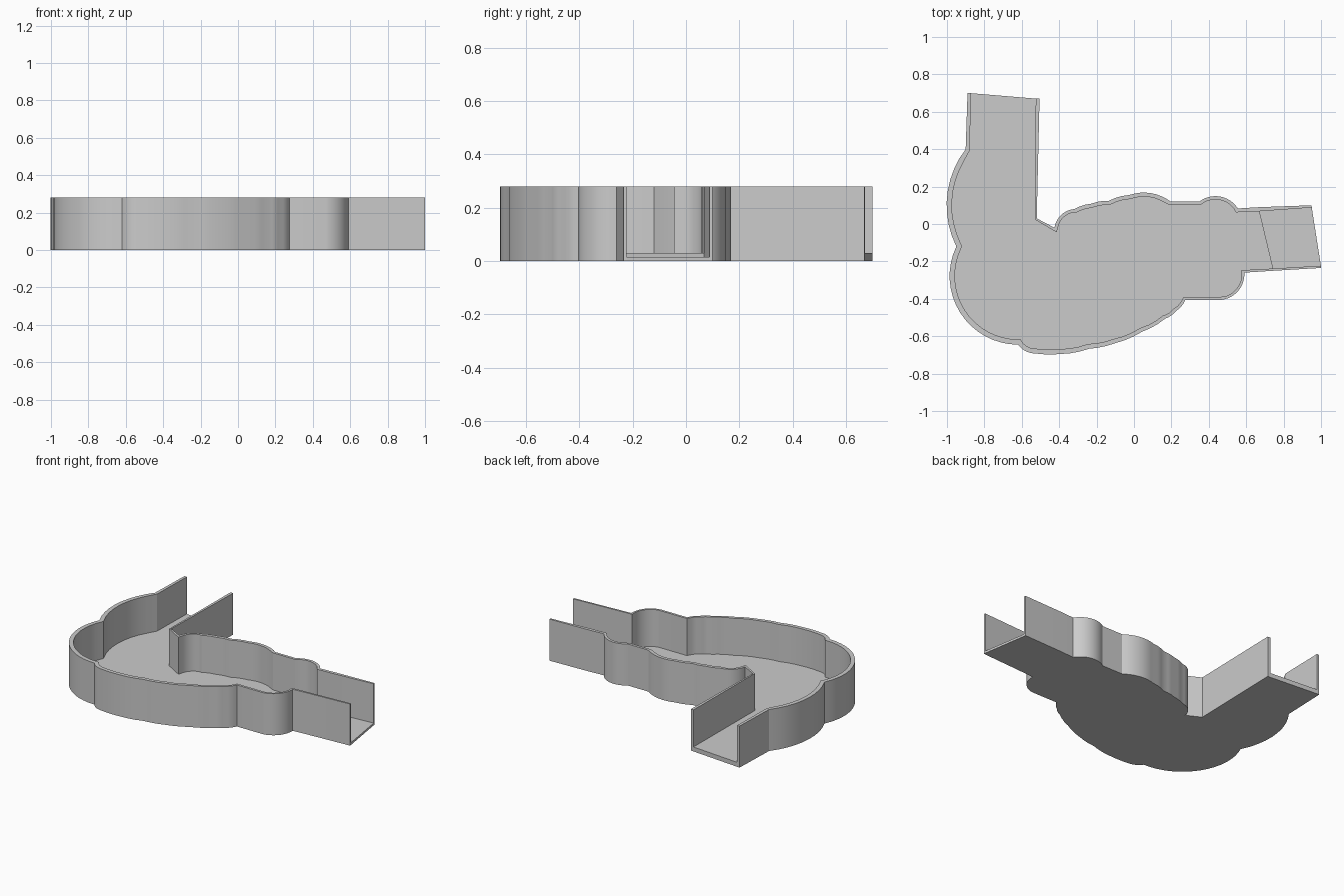
import bpy, bmesh, math
from mathutils import Vector

if "Cube" in bpy.data.objects:
    bpy.data.objects.remove(bpy.data.objects["Cube"])

HEIGHT, FLOOR, RECESS = 0.28, 0.03, 0.015

grey = bpy.data.materials.new("light grey")
grey.diffuse_color = (0.6, 0.6, 0.6, 1)
grey.use_nodes = True
grey.node_tree.nodes["Principled BSDF"].inputs["Base Color"].default_value = grey.diffuse_color


def trace(nodes):
    """Expand (x, y, sagitta of arc leading here, wall thickness) into points."""
    pts, thick = [], []
    for x, y, sag, t in nodes:
        q = Vector((x, y))
        if sag and pts:
            p = pts[-1].copy()
            chord = q - p
            half = chord.length / 2
            out = Vector((chord.y, -chord.x)).normalized()
            r = (half * half + sag * sag) / (2 * sag)
            centre = (p + q) / 2 + out * (sag - r)
            a = math.asin(min(1, half / r))
            n = max(3, int(2 * a / math.radians(7)))
            for i in range(1, n):
                b = -a + 2 * a * i / n
                pts.append(centre + out * r * math.cos(b) + chord.normalized() * r * math.sin(b))
                thick.append(t)
        pts.append(q)
        thick.append(t)
    return pts, thick


def inset(pts, thick):
    """Offset the path to its left, with mitred corners."""
    result = []
    for i, p in enumerate(pts):
        a = (p - pts[i - 1]).normalized() if i else None
        b = (pts[i + 1] - p).normalized() if i < len(pts) - 1 else a
        a = a or b
        na, nb = Vector((-a.y, a.x)), Vector((-b.y, b.x))
        m = (na + nb).normalized()
        result.append(p + m * thick[i] * min(1.5, 1 / max(0.1, m.dot(na))))
    return result


def finish(bm, name):
    bmesh.ops.recalc_face_normals(bm, faces=bm.faces)
    mesh = bpy.data.meshes.new(name)
    bm.to_mesh(mesh)
    bm.free()
    mesh.materials.append(grey)
    ob = bpy.data.objects.new(name, mesh)
    bpy.context.collection.objects.link(ob)
    return ob


def make_wall(name, outer, inner):
    bm = bmesh.new()
    rings = [[bm.verts.new((p.x, p.y, z)) for p, z in
              ((o, 0), (o, HEIGHT), (i, HEIGHT), (i, 0))] for o, i in zip(outer, inner)]
    for r, s in zip(rings, rings[1:]):
        for k in range(4):
            bm.faces.new((r[k], r[(k + 1) % 4], s[(k + 1) % 4], s[k]))
    bm.faces.new(rings[0])
    bm.faces.new(rings[-1])
    return finish(bm, name)


def make_plate(name, outline, top):
    bm = bmesh.new()
    low = [bm.verts.new((p.x, p.y, 0)) for p in outline]
    high = [bm.verts.new((p.x, p.y, top)) for p in outline]
    bm.faces.new(low)
    bm.faces.new(high)
    for i in range(len(low)):
        j = (i + 1) % len(low)
        bm.faces.new((low[i], low[j], high[j], high[i]))
    return finish(bm, name)


# Long wall: back channel, round basin, stepped bank, right channel
long_path, long_t = trace([
    (-0.89, 0.70, 0, 0.018), (-0.90, 0.40, 0, 0.022), (-0.95, -0.12, 0.075, 0.028),
    (-0.62, -0.645, 0.171, 0.028), (-0.53, -0.692, 0.012, 0.026), (-0.39, -0.695, 0.004, 0.026),
    (-0.24, -0.667, 0.006, 0.026), (-0.10, -0.637, 0.005, 0.024), (0.045, -0.575, 0.006, 0.022),
    (0.165, -0.507, 0.006, 0.02), (0.225, -0.465, 0.005, 0.018), (0.275, -0.405, 0.006, 0.016),
    (0.47, -0.405, 0, 0.016), (0.59, -0.26, 0.037, 0.014), (0.745, -0.25, 0, 0.012),
    (1.0, -0.235, 0, 0.012)])

# Short wall: right channel, lobed bank, pointed corner, back channel
short_path, short_t = trace([
    (0.95, 0.10, 0, 0.012), (0.67, 0.09, 0, 0.022), (0.555, 0.083, 0, 0.02),
    (0.35, 0.12, 0.046, 0.018), (0.195, 0.12, 0, 0.018), (-0.025, 0.155, 0.028, 0.022),
    (-0.135, 0.124, 0.006, 0.022), (-0.23, 0.108, 0.005, 0.022), (-0.32, 0.08, 0.005, 0.022),
    (-0.425, -0.02, 0.025, 0.018), (-0.52, 0.03, 0, 0.01), (-0.505, 0.67, 0, 0.02)])

long_in, short_in = inset(long_path, long_t), inset(short_path, short_t)

parts = [
    make_wall("long_wall", long_path, long_in),
    make_wall("short_wall", short_path, short_in),
    # Floor between the walls, with a lower seat at the right end
    make_plate("basin_floor", long_in[:-1] + short_in[1:], FLOOR),
    make_plate("end_recess_floor", long_in[-2:] + short_in[:2], RECESS),
]

for ob in parts:
    ob.select_set(True)
bpy.context.view_layer.objects.active = parts[0]
bpy.ops.object.shade_smooth_by_angle(angle=math.radians(25))
